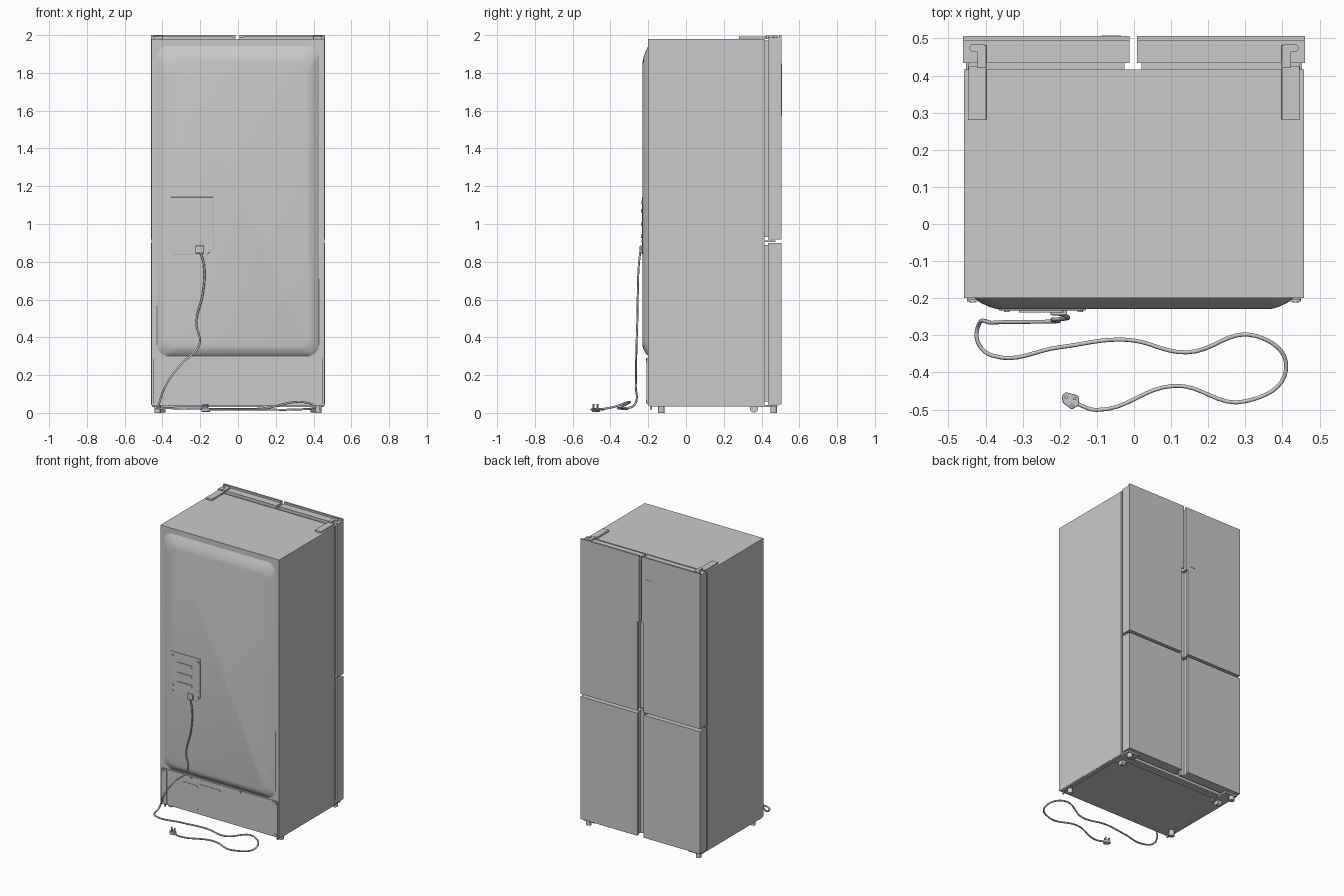
import bpy, bmesh, math
from mathutils import Vector, Matrix

if "Cube" in bpy.data.objects:
    bpy.data.objects.remove(bpy.data.objects["Cube"])

GREY = bpy.data.materials.new("appliance grey")
GREY.diffuse_color = (0.59, 0.59, 0.59, 1)
GREY.use_nodes = True
GREY.node_tree.nodes["Principled BSDF"].inputs["Base Color"].default_value = GREY.diffuse_color


def finish(name, bm, bevel=0.0, smooth=False):
    bmesh.ops.recalc_face_normals(bm, faces=bm.faces)
    me = bpy.data.meshes.new(name)
    bm.to_mesh(me)
    bm.free()
    ob = bpy.data.objects.new(name, me)
    bpy.context.collection.objects.link(ob)
    me.materials.append(GREY)
    if bevel:
        m = ob.modifiers.new("bevel", "BEVEL")
        m.width, m.segments, m.limit_method = bevel, 2, 'ANGLE'
    if smooth:
        bpy.ops.object.select_all(action='DESELECT')
        ob.select_set(True)
        bpy.context.view_layer.objects.active = ob
        bpy.ops.object.shade_smooth_by_angle(angle=math.radians(40))
    return ob


def prism(name, pts, a, b, axis='z', bevel=0.0):
    """Extrude an outline from a to b along z (outline in xy) or y (outline in xz)."""
    bm = bmesh.new()
    put = (lambda p, d: (p[0], p[1], d)) if axis == 'z' else (lambda p, d: (p[0], d, p[1]))
    lo, hi = ([bm.verts.new(put(p, d)) for p in pts] for d in (a, b))
    bm.faces.new(lo)
    bm.faces.new(hi)
    n = len(pts)
    for i in range(n):
        j = (i + 1) % n
        bm.faces.new((lo[i], lo[j], hi[j], hi[i]))
    return finish(name, bm, bevel)


def box(name, x, y, z, bevel=0.0):
    return prism(name, [(x[0], y[0]), (x[1], y[0]), (x[1], y[1]), (x[0], y[1])], z[0], z[1], 'z', bevel)


def cyl(name, c, r, h, axis='z', n=16):
    bm = bmesh.new()
    rot = {'z': Matrix(), 'x': Matrix.Rotation(math.pi / 2, 4, 'Y'),
           'y': Matrix.Rotation(math.pi / 2, 4, 'X')}[axis]
    bmesh.ops.create_cone(bm, cap_ends=True, segments=n, radius1=r, radius2=r, depth=h,
                          matrix=Matrix.Translation(c) @ rot)
    return finish(name, bm, 0, True)


def rounded(x0, x1, z0, z1, r, k=6):
    out = []
    for q, (cx, cz) in enumerate(((x1 - r, z1 - r), (x0 + r, z1 - r), (x0 + r, z0 + r), (x1 - r, z0 + r))):
        for i in range(k + 1):
            t = math.pi / 2 * (q + i / k)
            out.append((cx + r * math.cos(t), cz + r * math.sin(t)))
    return out


# Cabinet and the gasket layer behind the doors
box("cabinet", (-0.458, 0.458), (-0.2, 0.416), (0.04, 1.98))
for nm, z in (("lower_gasket", (0.06, 0.89)), ("upper_gasket", (0.93, 1.972))):
    for x in ((-0.447, -0.025), (0.02, 0.447)):
        box(nm, x, (0.416, 0.434), z)

# Bulged insulated back panel, lofted from rounded loops
bm = bmesh.new()
rings = []
for y, hx, top, bot in ((-0.199, 0.43, 1.945, 0.30), (-0.213, 0.412, 1.915, 0.315),
                        (-0.224, 0.388, 1.885, 0.333), (-0.229, 0.37, 1.86, 0.35)):
    rings.append([bm.verts.new((px, y, pz)) for px, pz in rounded(-hx, hx, bot, top, 0.06)])
for A, B in zip(rings, rings[1:]):
    for i in range(len(A)):
        j = (i + 1) % len(A)
        bm.faces.new((A[i], A[j], B[j], B[i]))
bm.faces.new(rings[0])
bm.faces.new(rings[-1])
finish("back_bulge", bm, 0, True)

# Lower compressor cover with embossed areas and screws
prism("compressor_cover", rounded(-0.45, 0.45, 0.045, 0.292, 0.01), -0.205, -0.199, 'y')
prism("cover_emboss_left", rounded(-0.295, -0.165, 0.065, 0.24, 0.015), -0.208, -0.204, 'y')
prism("cover_emboss_centre", rounded(-0.155, 0.01, 0.09, 0.255, 0.015), -0.208, -0.204, 'y')
for s in (-1, 1):
    box("cover_side_flange", sorted((s * 0.405, s * 0.45)), (-0.209, -0.204), (0.05, 0.285))
for x, z in ((-0.435, 0.275), (-0.22, 0.282), (0.16, 0.282), (0.435, 0.275), (-0.435, 0.06), (0.435, 0.06)):
    cyl("cover_screw", (x, -0.209, z), 0.008, 0.006, 'y', 10)

# Control box cover with louvres, screws and cord clamp
prism("control_cover", [(-0.355, 1.142), (-0.13, 1.142), (-0.13, 0.87), (-0.165, 0.838),
                        (-0.345, 0.838), (-0.365, 0.858), (-0.365, 1.132)], -0.233, -0.226, 'y', 0.002)
for z in (1.07, 1.0, 0.935):
    prism("louvre", rounded(-0.31, -0.19, z - 0.009, z + 0.009, 0.008, 3), -0.238, -0.232, 'y')
for x in (-0.343, -0.145):
    for z in (1.115, 0.91, 0.87):
        cyl("control_screw", (x, -0.234, z), 0.008, 0.005, 'y', 10)
box("cord_clamp", (-0.225, -0.18), (-0.246, -0.231), (0.845, 0.885), 0.004)

# Doors: mirrored pairs with a grip channel along the meeting edges
MID = -0.002
PLAIN = [(0.01, 0.434), (0.01, 0.506), (0.463, 0.506), (0.463, 0.434)]
GRIP = [(0.01, 0.434), (0.01, 0.452), (0.034, 0.456), (0.034, 0.486), (0.024, 0.492),
        (0.024, 0.506), (0.463, 0.506), (0.463, 0.434)]
for s, side in ((-1, "left"), (1, "right")):
    flip = lambda pts: [(MID + s * p[0] if p[0] < 0.4 else s * 0.461, p[1]) for p in pts]
    core = [(x, min(y, 0.493)) for x, y in PLAIN]
    skin = [(x, max(y, 0.493)) for x, y in PLAIN]
    prism(side + "_lower_door", flip(GRIP), 0.045, 0.9)
    prism(side + "_upper_door_grip_part", flip(GRIP), 0.918, 1.54)
    prism(side + "_upper_door_core", flip(core), 1.54, 1.988)
    prism(side + "_upper_door_skin", flip(skin), 1.54, 2.0)
    # Rear lip along the door top
    box(side + "_door_top_lip", sorted((s * 0.03, s * 0.455)), (0.434, 0.44), (1.987, 1.992))

    # Hinges: top arm with rounded hook end, middle and bottom brackets
    box(side + "_top_hinge_arm", sorted((s * 0.398, s * 0.446)), (0.28, 0.425), (1.979, 1.992), 0.002)
    box(side + "_top_hinge_neck", sorted((s * 0.398, s * 0.422)), (0.42, 0.482), (1.982, 1.998), 0.002)
    prism(side + "_top_hinge_hook", [(s * x, y) for x, y in rounded(0.4, 0.443, 0.464, 0.485, 0.01)],
          1.982, 1.998)
    box(side + "_middle_hinge", sorted((s * 0.36, s * 0.453)), (0.41, 0.475), (0.904, 0.913))
    box(side + "_bottom_bracket", sorted((s * 0.36, s * 0.452)), (0.33, 0.485), (0.03, 0.042))

    # Feet and rollers
    cyl(side + "_front_foot", (s * 0.425, 0.465, 0.017), 0.018, 0.034)
    cyl(side + "_rear_foot", (s * 0.425, -0.13, 0.021), 0.017, 0.042)
    cyl(side + "_rear_stop", (s * 0.435, -0.185, 0.03), 0.006, 0.024)
    cyl(side + "_roller", (s * 0.4, 0.36, 0.024), 0.022, 0.03, 'x')
    box(side + "_base_rail", sorted((s * 0.43, s * 0.456)), (-0.19, 0.41), (0.033, 0.042))

# Front base rail and narrow display plate
box("front_base_rail", (-0.43, 0.43), (0.37, 0.41), (0.032, 0.042))
box("display_plate", (-0.088, -0.035), (0.505, 0.5075), (1.57, 1.85))

# Power cord
PATH = [(-0.205, -0.24, 0.87), (-0.18, -0.25, 0.78), (-0.185, -0.255, 0.64), (-0.22, -0.258, 0.48),
        (-0.205, -0.262, 0.36), (-0.3, -0.264, 0.26), (-0.38, -0.266, 0.15), (-0.42, -0.275, 0.04),
        (-0.42, -0.32, 0.025), (-0.38, -0.355, 0.025), (-0.2, -0.332, 0.022), (-0.02, -0.312, 0.02),
        (0.14, -0.346, 0.025), (0.33, -0.302, 0.058), (0.41, -0.39, 0.03), (0.3, -0.478, 0.018),
        (0.11, -0.436, 0.018), (-0.1, -0.501, 0.018), (-0.16, -0.482, 0.018)]
cu = bpy.data.curves.new("power_cord", 'CURVE')
cu.dimensions = '3D'
cu.bevel_depth, cu.bevel_resolution, cu.resolution_u, cu.use_fill_caps = 0.0055, 2, 8, True
sp = cu.splines.new('BEZIER')
sp.bezier_points.add(len(PATH) - 1)
for bp, p in zip(sp.bezier_points, PATH):
    bp.co = p
    bp.handle_left_type = bp.handle_right_type = 'AUTO'
cu.materials.append(GREY)
bpy.context.collection.objects.link(bpy.data.objects.new("power_cord", cu))

# Plug lying with its pins up
prism("plug_body", [(-0.195, -0.465), (-0.185, -0.453), (-0.15, -0.462), (-0.147, -0.488),
                    (-0.168, -0.5), (-0.192, -0.482)], 0.006, 0.026, 'z', 0.004)
for x, y in ((-0.183, -0.467), (-0.16, -0.47), (-0.167, -0.489)):
    cyl("plug_pin", (x, y, 0.036), 0.005, 0.024, 'z', 8)
